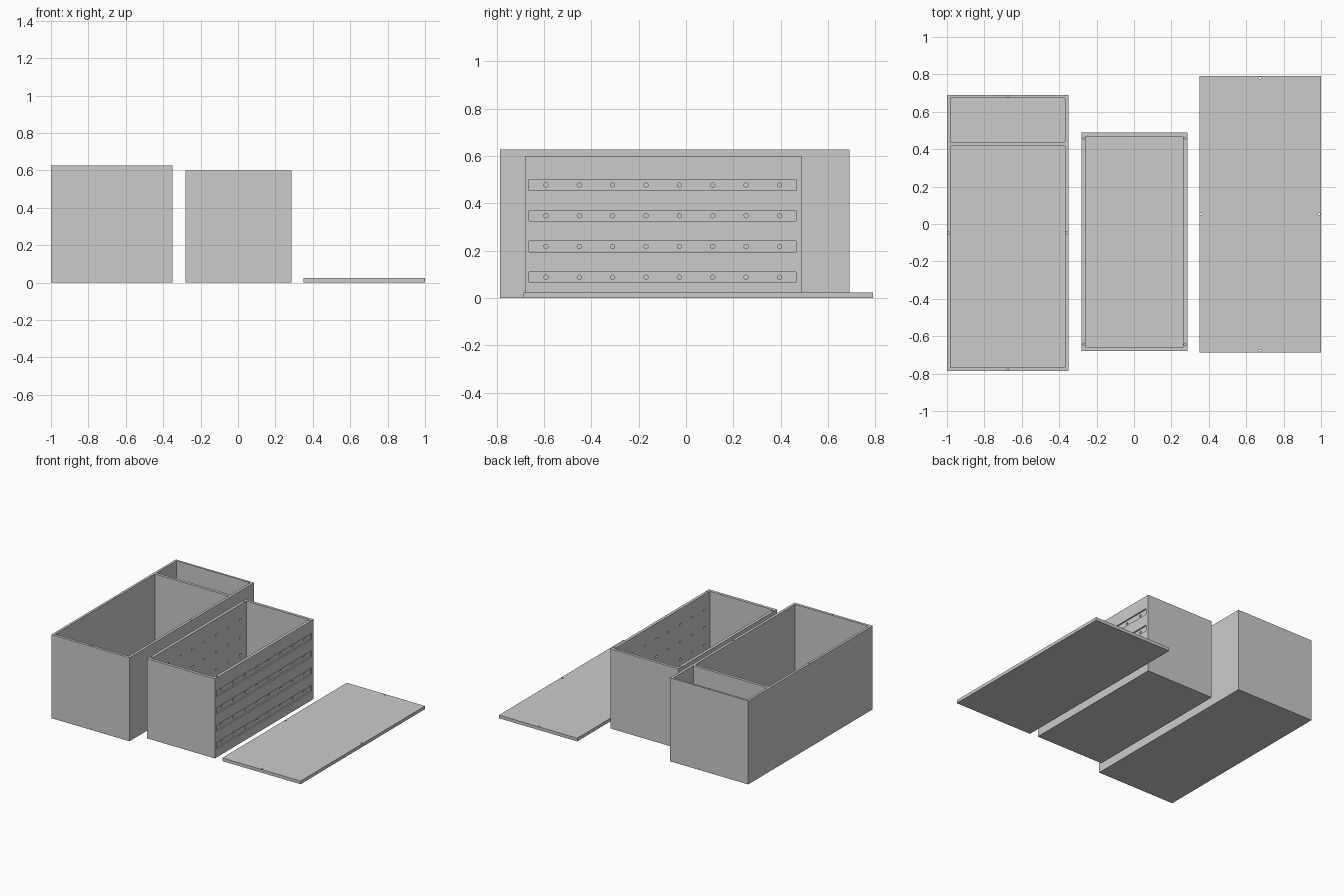
import bpy, bmesh
from mathutils import Matrix, Vector

if "Cube" in bpy.data.objects:
    bpy.data.objects.remove(bpy.data.objects["Cube"])

grey = bpy.data.materials.new("plain grey")
grey.diffuse_color = (0.6, 0.6, 0.6, 1)
grey.use_nodes = True
grey.node_tree.nodes["Principled BSDF"].inputs["Base Color"].default_value = grey.diffuse_color


def make_object(name, bm):
    mesh = bpy.data.meshes.new(name)
    bm.to_mesh(mesh)
    bm.free()
    mesh.materials.append(grey)
    ob = bpy.data.objects.new(name, mesh)
    bpy.context.collection.objects.link(ob)
    return ob


def add_box(bm, x, y, z):
    size = Vector((x[1] - x[0], y[1] - y[0], z[1] - z[0]))
    centre = Vector((sum(x), sum(y), sum(z))) / 2
    bmesh.ops.create_cube(bm, size=1, matrix=Matrix.Translation(centre) @ Matrix.Diagonal((*size, 1)))


def add_pin(bm, centre, radius, length, axis="Z"):
    turn = Matrix.Rotation(1.5707963, 4, "Y") if axis == "X" else Matrix.Identity(4)
    bmesh.ops.create_cone(bm, cap_ends=True, segments=16, radius1=radius, radius2=radius,
                          depth=length, matrix=Matrix.Translation(centre) @ turn)


def box(name, x, y, z):
    bm = bmesh.new()
    add_box(bm, x, y, z)
    return make_object(name, bm)


def cut(target, bm):
    """Subtract everything in bm from the target, then discard the cutter."""
    cutter = make_object("cutter", bm)
    cutter.hide_render = True
    mod = target.modifiers.new("cut", "BOOLEAN")
    mod.operation, mod.solver, mod.object = "DIFFERENCE", "EXACT", cutter
    bpy.context.view_layer.objects.active = target
    bpy.ops.object.modifier_apply(modifier=mod.name)
    bpy.data.objects.remove(cutter)


def cut_rim_holes(target, points, z, depth):
    bm = bmesh.new()
    for x, y in points:
        add_pin(bm, (x, y, z), 0.006, depth * 2)
    cut(target, bm)


# Outer case with a large and a small compartment
case = box("outer_case", (-1, -0.35), (-0.787, 0.69), (0, 0.627))
bm = bmesh.new()
for y in ((-0.767, 0.417), (0.438, 0.675)):
    add_box(bm, (-0.982, -0.37), y, (0.022, 0.8))
cut(case, bm)
cut_rim_holes(case, [(-0.675, 0.6825), (-0.675, -0.777), (-0.991, -0.047), (-0.36, -0.047)], 0.627, 0.06)

# Inner tray
tray = box("inner_tray", (-0.28, 0.285), (-0.68, 0.49), (0, 0.598))
bm = bmesh.new()
add_box(bm, (-0.258, 0.263), (-0.658, 0.469), (0.022, 0.8))
cut(tray, bm)

# Long grooves on both sides of the tray, with a row of holes through each
rows = [0.088 + 0.13 * i for i in range(4)]
grooves, holes = bmesh.new(), bmesh.new()
for z in rows:
    for x in ((-0.30, -0.27), (0.275, 0.305)):
        add_box(grooves, x, (-0.663, 0.465), (z - 0.023, z + 0.023))
        for i in range(8):
            add_pin(holes, (sum(x) / 2, -0.592 + 0.141 * i, z), 0.009, 0.12, "X")
cut(tray, grooves)
cut(tray, holes)
cut_rim_holes(tray, [(x, y) for x in (-0.269, 0.274) for y in (-0.643, 0.457)], 0.598, 0.06)

# Flat lid
lid = box("lid", (0.35, 1), (-0.686, 0.79), (0, 0.024))
cut_rim_holes(lid, [(0.675, 0.781), (0.675, -0.677), (0.36, 0.053), (0.989, 0.053)], 0.024, 0.06)
